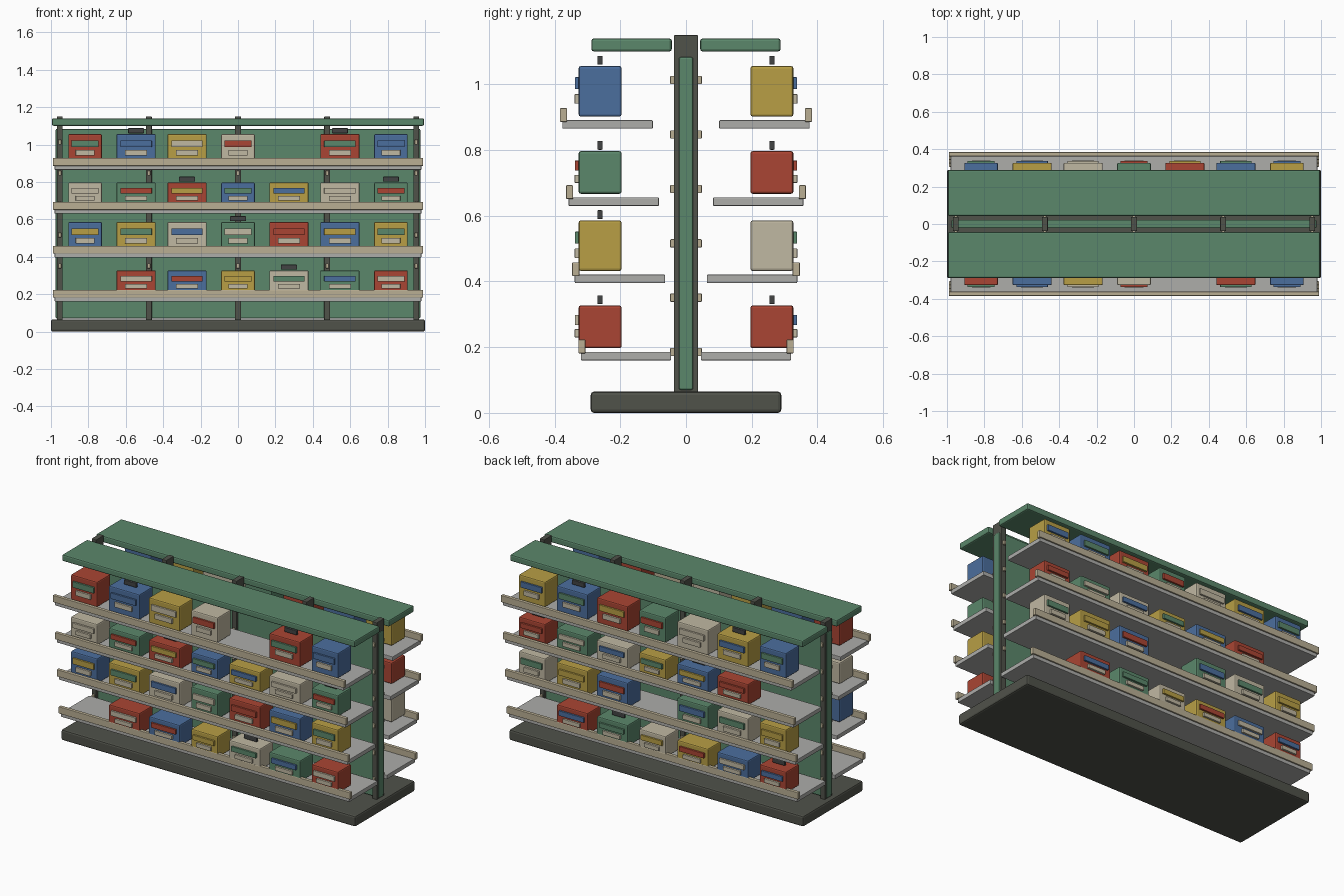
import bpy, bmesh
from mathutils import Vector

old = bpy.data.objects.get("Cube")
if old:
    bpy.data.objects.remove(old, do_unlink=True)


def material(name, hex_code):
    """Flat colour material from an sRGB hex string."""
    rgb = [int(hex_code[k:k + 2], 16) / 255 for k in (0, 2, 4)]
    lin = [c / 12.92 if c <= 0.04045 else ((c + 0.055) / 1.055) ** 2.4 for c in rgb]
    mat = bpy.data.materials.new(name)
    mat.use_nodes = True
    mat.diffuse_color = (*lin, 1)
    mat.node_tree.nodes["Principled BSDF"].inputs["Base Color"].default_value = (*lin, 1)
    return mat


red = material("red", "AA4533")
blue = material("blue", "4B6E9E")
yellow = material("yellow", "B89F45")
cream = material("cream", "C0B8A2")
green = material("green", "5B876B")
charcoal = material("charcoal", "50524A")
steel = material("steel grey", "ADADAA")
rail = material("rail beige", "BAAF94")
black = material("handle black", "424444")
palette = [red, blue, yellow, cream, green]


def block(name, mat, x, y, z, bevel=0.003):
    """Bevelled box spanning the (min, max) pairs x, y and z."""
    spans = [sorted(s) for s in (x, y, z)]
    centre = Vector([(a + b) / 2 for a, b in spans])
    size = Vector([b - a for a, b in spans])
    bm = bmesh.new()
    bmesh.ops.create_cube(bm, size=1)
    bmesh.ops.scale(bm, vec=size, verts=bm.verts)
    bmesh.ops.bevel(bm, geom=bm.edges[:], offset=bevel, segments=2,
                    profile=0.5, affect='EDGES')
    mesh = bpy.data.meshes.new(name)
    bm.to_mesh(mesh)
    bm.free()
    mesh.materials.append(mat)
    obj = bpy.data.objects.new(name, mesh)
    obj.location = centre
    bpy.context.collection.objects.link(obj)
    return obj


def around(centre, width):
    return (centre - width / 2, centre + width / 2)


# Base plinth and central back panel
block("base", charcoal, (-1, 1), (-0.29, 0.29), (0, 0.065), 0.01)
block("back_panel", green, (-0.975, 0.975), (-0.022, 0.022), (0.07, 1.083), 0.006)

# Uprights with hook tabs on both sides
for px in (-0.953, -0.477, 0, 0.477, 0.953):
    block("post", charcoal, around(px, 0.032), (-0.037, 0.037), (0.06, 1.15))
    for k in range(6):
        for side in (-1, 1):
            block("post_tab", rail, around(px, 0.016),
                  (side * 0.034, side * 0.048), around(0.185 + k * 0.1656, 0.025), 0.002)

# Box layout: shelf heights, box heights and empty places per side
row_height = [0.13, 0.154, 0.13, 0.154]
empty = {-1: {(0, 0), (3, 4)}, 1: {(0, 6), (1, 3), (2, 0)}}


def storage_box(side, row, col, floor):
    """Box with a front panel, a label and sometimes a top handle."""
    x = (col - 3) * 0.2725
    width = 0.18 if col % 3 == 0 else 0.21
    h = row_height[row]
    shift = 4 + 2 * row + (side > 0)
    body = palette[(shift + col) % 5]
    accent = palette[(row + 1 + 2 * col) % 5]
    block("box_body", body, around(x, width), (side * 0.196, side * 0.327),
          (floor, floor + h), 0.007)
    block("box_panel", accent, around(x, width * 0.8), (side * 0.322, side * 0.338),
          around(floor + 0.66 * h, 0.235 * h), 0.002)
    block("box_label", cream, around(x, width * 0.56), (side * 0.322, side * 0.339),
          around(floor + 0.35 * h, 0.19 * h), 0.002)
    if (row + col) % 4 == 0:
        block("box_handle", black, around(x, 0.085), (side * 0.254, side * 0.27),
              (floor + h + 0.004, floor + h + 0.031))


for side in (-1, 1):
    # Canopy
    block("canopy", green, (-0.995, 0.995), (side * 0.043, side * 0.288), (1.1, 1.14), 0.008)
    for row in range(4):
        # Shelves step outward as they rise
        z = 0.16 + row * 0.235
        inner = 0.045 + row * 0.0187
        block("shelf", steel, (-0.98, 0.98), (side * inner, side * (inner + 0.275)),
              (z, z + 0.026))
        block("shelf_lip", rail, (-0.99, 0.99), (side * (inner + 0.261), side * (inner + 0.283)),
              (z + 0.021, z + 0.063))
        for col in range(7):
            if (row, col) not in empty[side]:
                storage_box(side, row, col, z + 0.037)
